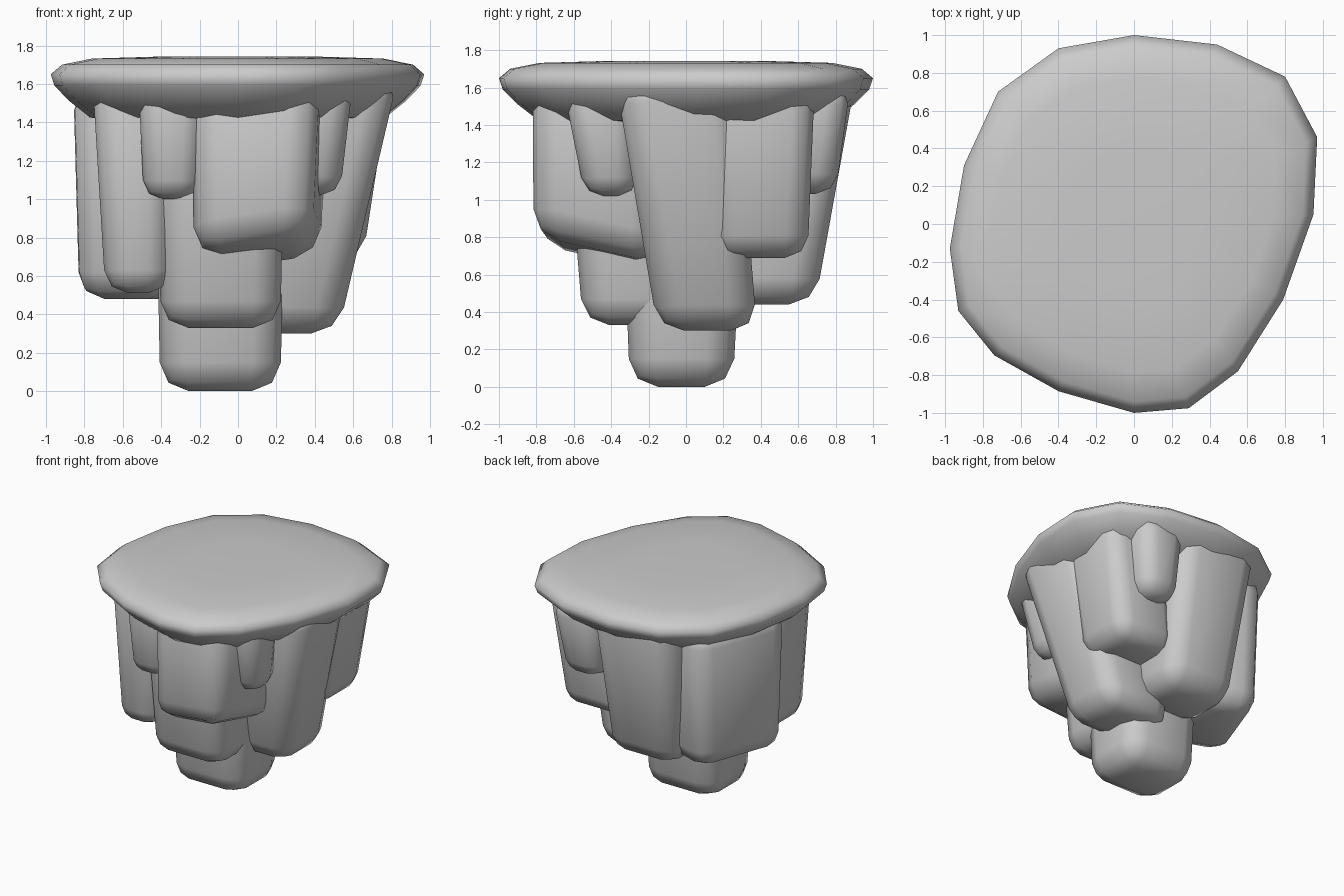
import bpy, bmesh, math
from mathutils import Matrix, Vector

if "Cube" in bpy.data.objects:
    bpy.data.objects.remove(bpy.data.objects["Cube"])


def finish(bm, name, angle):
    bmesh.ops.recalc_face_normals(bm, faces=bm.faces)
    mesh = bpy.data.meshes.new(name)
    bm.to_mesh(mesh)
    bm.free()
    ob = bpy.data.objects.new(name, mesh)
    bpy.context.collection.objects.link(ob)
    bpy.ops.object.select_all(action='DESELECT')
    ob.select_set(True)
    bpy.context.view_layer.objects.active = ob
    bpy.ops.object.shade_smooth_by_angle(angle=math.radians(angle))
    return ob


# Top slab: irregular outline lofted through scaled rings
outline = [(0, 1), (.44, .95), (.80, .78), (.97, .46), (.95, .05), (.79, -.40),
           (.55, -.78), (.29, -.975), (0, -1), (-.40, -.885), (-.74, -.695),
           (-.93, -.46), (-.975, -.13), (-.90, .31), (-.72, .70), (-.40, .93)]
rings = [(.40, 1.743), (.78, 1.732), (.94, 1.70), (1, 1.65),
         (.98, 1.59), (.90, 1.51), (.79, 1.425), (.6, 1.40)]
bm = bmesh.new()
loops = [[bm.verts.new((x * s, y * s, z)) for x, y in outline] for s, z in rings]
n = len(outline)
for a, b in zip(loops, loops[1:]):
    for i in range(n):
        bm.faces.new((a[i], a[(i + 1) % n], b[(i + 1) % n], b[i]))
bm.faces.new(loops[0])
bm.faces.new(loops[-1])
finish(bm, "top_slab", 100)


# Hanging rock: tapered, bevelled box given by its bottom and top rectangles
def rock(name, bottom, top, zb, zt=1.66, bevel=.14, yaw=0, slope=(0, 0)):
    bm = bmesh.new()
    layers = []
    for (x0, x1, y0, y1), z, tilt in ((bottom, zb, slope), (top, zt, (0, 0))):
        c = Vector(((x0 + x1) / 2, (y0 + y1) / 2, 0))
        rot = Matrix.Rotation(math.radians(yaw), 3, 'Z')
        ring = []
        for x, y in ((x0, y0), (x1, y0), (x1, y1), (x0, y1)):
            p = c + rot @ (Vector((x, y, 0)) - c)
            p.z = z + tilt[0] * (x - c.x) + tilt[1] * (y - c.y)
            ring.append(bm.verts.new(p))
        layers.append(ring)
    lo, hi = layers
    bm.faces.new(lo)
    bm.faces.new(hi)
    for i in range(4):
        j = (i + 1) % 4
        bm.faces.new((lo[i], lo[j], hi[j], hi[i]))
    bmesh.ops.bevel(bm, geom=bm.edges[:], offset=bevel, segments=2,
                    profile=.5, affect='EDGES', clamp_overlap=True)
    finish(bm, name, 60)


# Central stem, from the ground up
rock("base_rock", (-.405, .22, -.30, .25), (-.43, .25, -.35, .32), 0, 1.3, .15)
rock("front_lower_rock", (-.40, .22, -.55, .05), (-.44, .25, -.66, .1), .33)

# Large outer columns
rock("front_rock", (-.21, .41, -.80, -.12), (-.22, .45, -.80, -.12), .71,
     yaw=-6, slope=(.15, -.22))
rock("right_rock", (-.10, .52, -.15, .38), (.28, .84, -.38, .27), .30)
rock("right_back_rock", (.12, .65, .14, .65), (.23, .80, .11, .69), .69, bevel=.12)
rock("back_rock", (-.37, .22, .15, .69), (-.45, .25, .25, .91), .44)
rock("left_rock", (-.76, -.24, -.13, .63), (-.78, -.24, -.15, .68), .48, 1.60, yaw=-20)
rock("left_front_rock", (-.69, -.35, -.56, -.05), (-.76, -.33, -.59, -.05), .51, bevel=.12)

# Small stubs tucked between the columns
rock("front_left_stub", (-.49, -.20, -.68, -.35), (-.52, -.17, -.74, -.33), 1.0, 1.62, .10)
rock("front_right_stub", (.25, .53, -.54, -.26), (.30, .60, -.66, -.28), 1.02, 1.62, .10)
rock("back_right_stub", (.23, .54, .47, .80), (.22, .62, .48, .88), 1.03, 1.62, .11)
